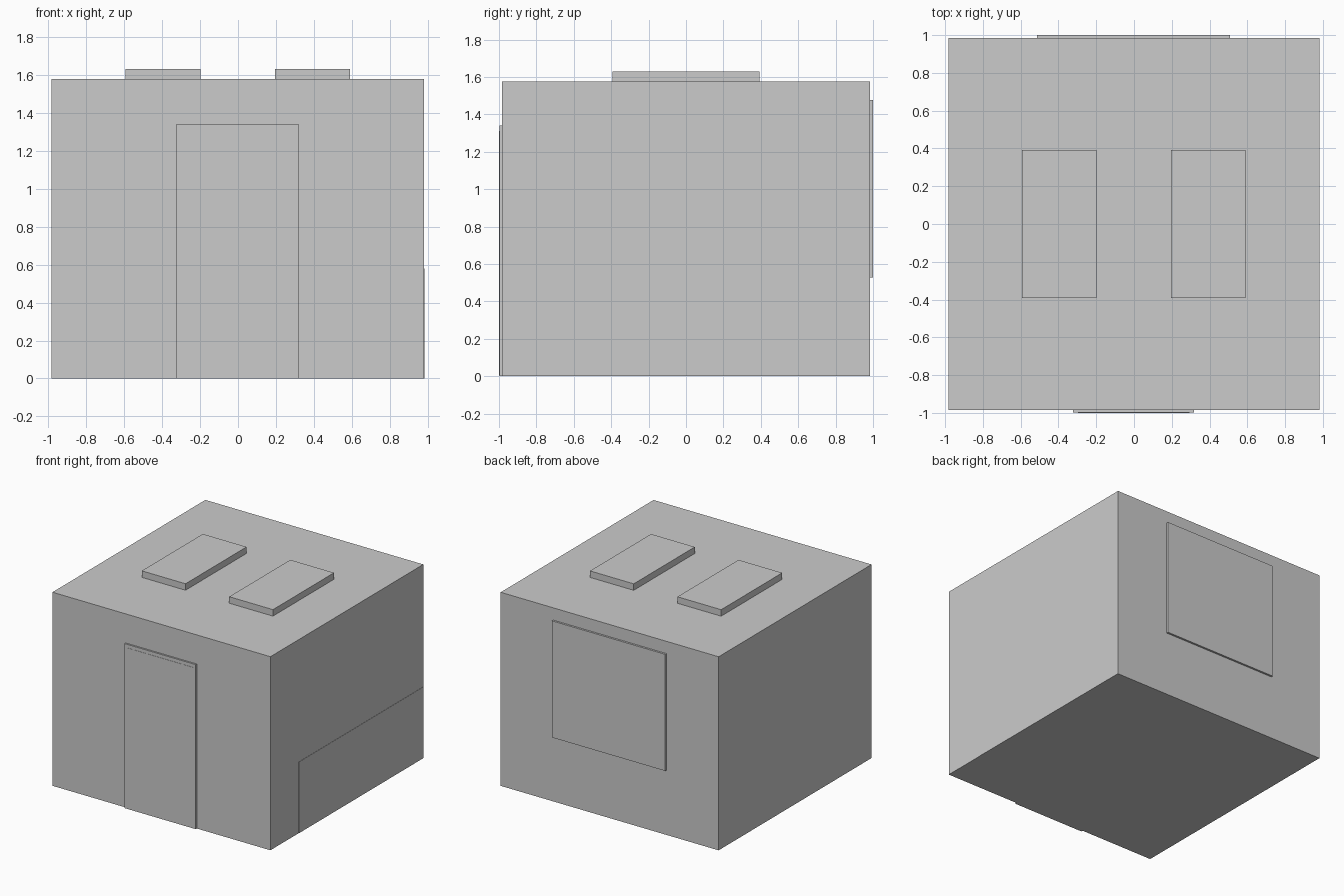
import bpy

if "Cube" in bpy.data.objects:
    bpy.data.objects.remove(bpy.data.objects["Cube"])


def box(name, lo, hi):
    """Axis-aligned box between two corners."""
    bpy.ops.mesh.primitive_cube_add(size=1, location=[(a + b) / 2 for a, b in zip(lo, hi)])
    ob = bpy.context.object
    ob.name = name
    ob.scale = [b - a for a, b in zip(lo, hi)]
    bpy.ops.object.transform_apply(location=False, rotation=False, scale=True)
    return ob


# Main room shell
box("room_shell", (-0.983, -0.984, 0), (0.981, 0.984, 1.577))

# Front door: surround and very slightly raised leaf
box("door_frame", (-0.323, -0.998, 0), (0.318, -0.97, 1.34))
box("door_leaf", (-0.297, -1.0, 0.004), (0.293, -0.98, 1.312))

# Back window panel
box("window_panel", (-0.513, 0.97, 0.527), (0.507, 1.0, 1.477))

# Thin low panel on the right wall
box("side_panel", (0.96, -0.62, 0), (0.983, 0.984, 0.58))

# Pair of roof hatches
for side, x in (("left", -0.395), ("right", 0.393)):
    box(f"roof_hatch_{side}", (x - 0.197, -0.393, 1.56), (x + 0.197, 0.393, 1.63))
